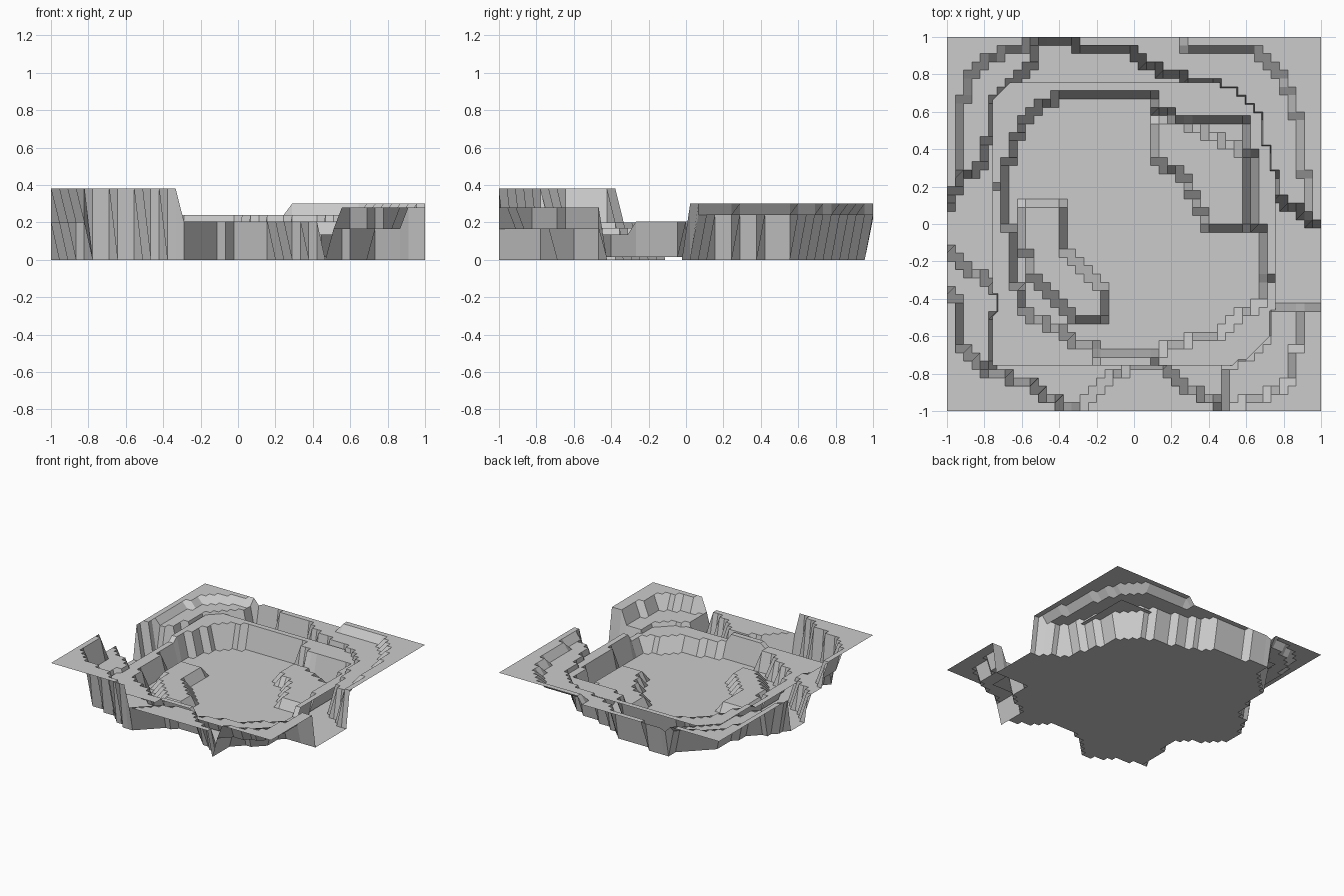
import bpy, bmesh

if "Cube" in bpy.data.objects:
    bpy.data.objects.remove(bpy.data.objects["Cube"])


def inside(x, y, poly):
    hit = False
    for (ax, ay), (bx, by) in zip(poly, poly[1:] + poly[:1]):
        if (ay > y) != (by > y) and x < ax + (y - ay) * (bx - ax) / (by - ay):
            hit = not hit
    return hit


def height_sheet(name, half, cells, base, regions):
    """Terraced grid: every later region overrides the height of earlier ones."""
    bm = bmesh.new()
    bmesh.ops.create_grid(bm, x_segments=cells, y_segments=cells, size=half)
    for v in bm.verts:
        v.co.z = base
        for z, poly in regions:
            if inside(v.co.x, v.co.y, poly):
                v.co.z = z
    mesh = bpy.data.meshes.new(name)
    bm.to_mesh(mesh)
    bm.free()
    ob = bpy.data.objects.new(name, mesh)
    bpy.context.collection.objects.link(ob)
    return ob


E = 1.1  # beyond the sheet edge

# Outer cliffs: each corner has a low shelf and a higher plateau
back_left_shelf = [(-E, .2), (-.92, .24), (-.8, .32), (-.77, .5), (-.73, .66),
                   (-.62, .78), (-.52, .87), (-.5, E), (-E, E)]
back_left_top = [(-E, .08), (-.96, .1), (-.93, .6), (-.88, .8), (-.7, .93),
                 (-.52, .97), (-.52, E), (-E, E)]
back_shelf = [(-.5, E), (-.5, .97), (-.25, .95), (-.05, .93), (.1, .84),
              (.25, .78), (.43, .75), (.55, .66), (.67, .55), (.7, .3),
              (.77, .26), (.78, .1), (.9, .06), (E, -.01), (E, E)]
back_right_top = [(.27, E), (.27, .94), (.62, .93), (.75, .83), (.83, .72),
                  (.86, .58), (.9, .52), (.9, .3), (.94, .2), (.94, -.01),
                  (E, -.01), (E, E)]
left_shelf = [(-E, -.12), (-.96, -.15), (-.93, -.22), (-.8, -.3), (-.73, -.37),
              (-.74, -.73), (-.82, -.76), (-E, -.76)]
front_left_top = [(-E, -.36), (-.96, -.37), (-.94, -.6), (-.88, -.7), (-.78, -.8),
                  (-.6, -.83), (-.5, -.91), (-.32, -.98), (-.3, -E), (-E, -E)]
front_shelf = [(-.3, -E), (-.3, -.97), (-.2, -.9), (-.08, -.78), (.15, -.77),
               (.3, -.88), (.46, -.95), (.48, -E)]
front_right_shelf = [(E, -.42), (.72, -.43), (.71, -.55), (.66, -.67), (.5, -.76),
                     (.48, -.88), (.52, -E), (E, -E)]
front_right_top = [(E, -.43), (.9, -.45), (.87, -.62), (.86, -.75), (.8, -.87),
                   (.68, -.94), (.52, -.97), (.52, -E), (E, -E)]

height_sheet("outer_cliffs", 1.0, 45, 0.0, [
    (.22, back_left_shelf), (.27, back_left_top),
    (.24, back_shelf), (.30, back_right_top),
    (.20, left_shelf), (.38, front_left_top),
    (.205, front_shelf),
    (.165, front_right_shelf), (.28, front_right_top)])

# Inner basin: rim with lower stretches, sunken floor and two raised islands
rim_left = [(-E, .2), (-.73, .2), (-.2, .1), (-.2, -E), (-E, -E)]
rim_front_right = [(E, -.3), (.1, -.3), (.1, -E), (E, -E)]
basin_floor = [(-.67, .35), (-.62, .5), (-.5, .64), (-.4, .69), (.09, .69),
               (.11, .59), (.28, .57), (.58, .55), (.65, .3), (.66, 0), (.69, 0),
               (.69, -.42), (.58, -.48), (.48, -.57), (.18, -.66), (.1, -.71),
               (-.15, -.7), (-.32, -.62), (-.55, -.5), (-.62, -.4), (-.64, -.1),
               (-.68, 0)]
island_right = [(.11, .55), (.3, .54), (.42, .47), (.57, .38), (.6, .3),
                (.6, -.02), (.4, -.02), (.32, .12), (.24, .28), (.12, .32)]
island_left = [(-.58, .12), (-.37, .12), (-.39, -.1), (-.27, -.22), (-.13, -.36),
               (-.15, -.49), (-.32, -.49), (-.42, -.4), (-.52, -.32), (-.58, -.15)]

height_sheet("inner_basin", .757, 34, .205, [
    (.17, rim_left), (.135, rim_front_right), (.015, basin_floor),
    (.09, island_right), (.09, island_left)])
